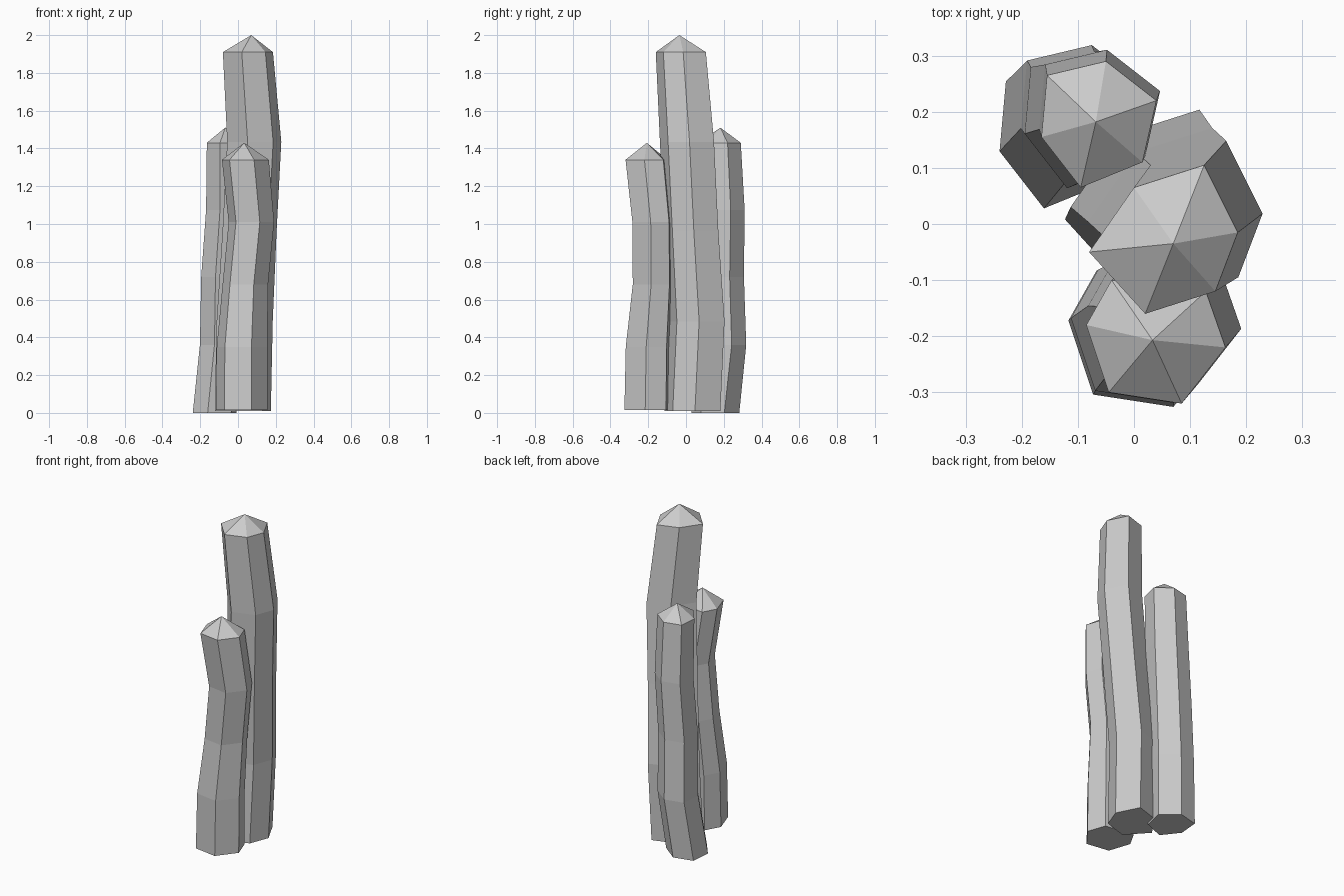
import bpy, bmesh

if "Cube" in bpy.data.objects:
    bpy.data.objects.remove(bpy.data.objects["Cube"])

stone = bpy.data.materials.new("grey stone")
stone.diffuse_color = (0.6, 0.6, 0.6, 1)
stone.use_nodes = True
stone.node_tree.nodes["Principled BSDF"].inputs["Base Color"].default_value = stone.diffuse_color


def column(name, section, rings, apex):
    """Loft a six-sided section through rings (z, x, y, scale) and cap it with a low point."""
    bm = bmesh.new()
    loops = [[bm.verts.new((cx + px * s, cy + py * s, z)) for px, py in section]
             for z, cx, cy, s in rings]
    n = len(section)
    bm.faces.new(loops[0][::-1])
    for a, b in zip(loops, loops[1:]):
        for i in range(n):
            j = (i + 1) % n
            bm.faces.new((a[i], a[j], b[j], b[i]))
    tip = bm.verts.new(apex)
    for i in range(n):
        bm.faces.new((loops[-1][i], loops[-1][(i + 1) % n], tip))
    bmesh.ops.recalc_face_normals(bm, faces=bm.faces)
    me = bpy.data.meshes.new(name)
    bm.to_mesh(me)
    bm.free()
    me.materials.append(stone)
    bpy.context.collection.objects.link(bpy.data.objects.new(name, me))


# tall centre column
column("tall_column",
       [(-.15, -.015), (-.05, -.125), (.075, -.085), (.115, .02), (.055, .14), (-.07, .10)],
       [(.01, .045, .025, 1.12), (.485, .055, .047, 1.12), (.96, .08, .02, 1.08),
        (1.435, .105, -.003, 1.08), (1.91, .07, -.035, 1)],
       (.07, -.035, 2.0))

# medium column at the back left
column("medium_column",
       [(-.097, -.027), (-.027, -.117), (.083, -.072), (.108, .038), (.018, .108), (-.087, .083)],
       [(0, -.13, .16, 1.13), (.36, -.095, .2, 1.1), (.72, -.09, .19, 1.08),
        (1.075, -.067, .197, 1.05), (1.43, -.068, .182, 1)],
       (-.068, .182, 1.51))

# short column at the front
column("short_column",
       [(-.118, .03), (-.078, -.09), (.052, -.11), (.13, -.01), (.095, .09), (-.073, .11)],
       [(.015, .013, -.205, 1.1), (.35, .015, -.2, 1.08), (.68, .033, -.175, .97),
        (1.01, .065, -.177, .97), (1.34, .033, -.21, 1)],
       (.033, -.207, 1.43))
